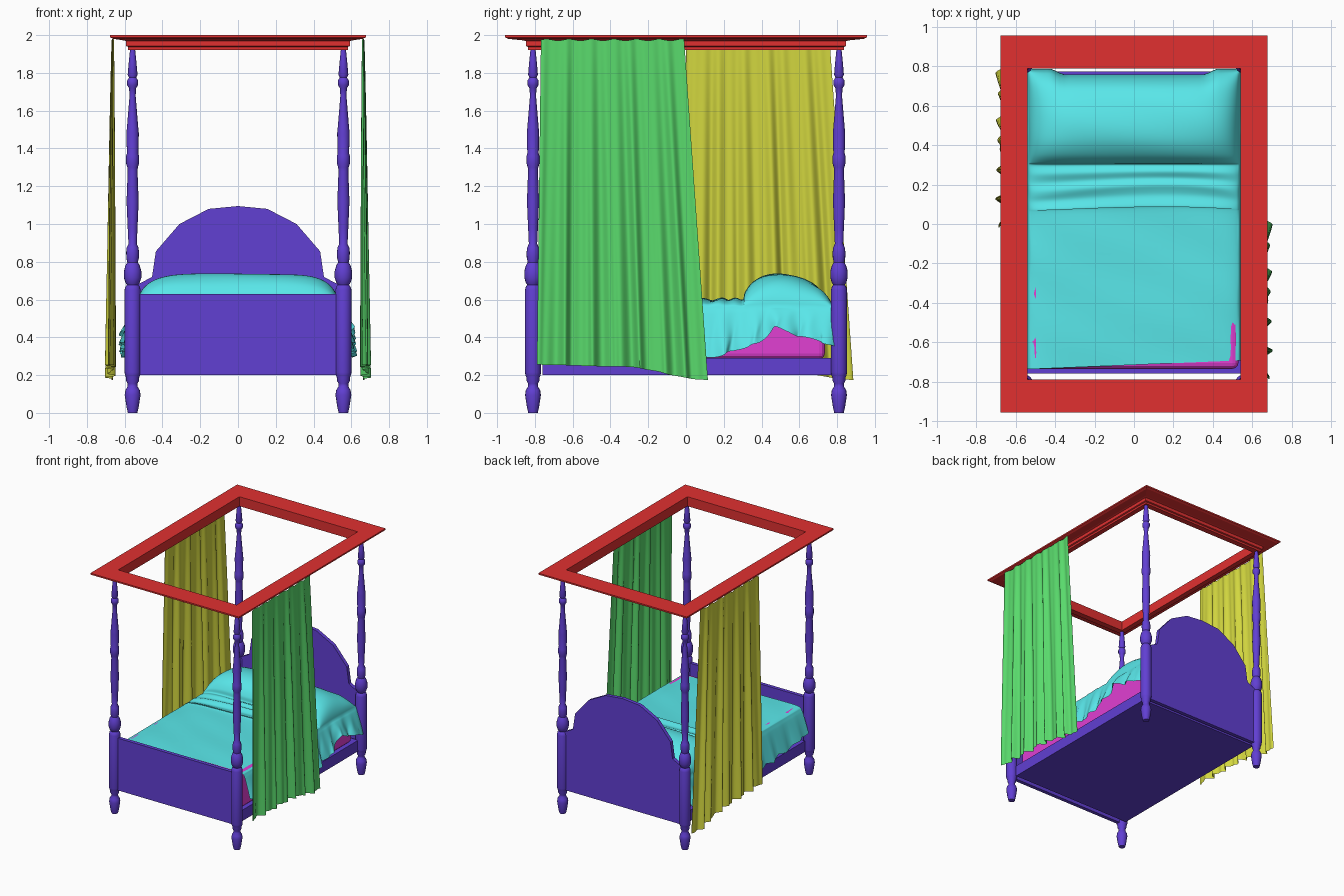
import bpy, math
from math import sin, cos, pi

if "Cube" in bpy.data.objects:
    bpy.data.objects.remove(bpy.data.objects["Cube"])

RED, BLUE, CYAN = (0.75, 0.03, 0.03, 1), (0.12, 0.05, 0.65, 1), (0.1, 0.8, 0.82, 1)
PINK, GREEN, YELLOW = (0.75, 0.05, 0.65, 1), (0.1, 0.7, 0.15, 1), (0.65, 0.68, 0.05, 1)


def make(name, verts, faces, color, smooth=None, bevel=0):
    me = bpy.data.meshes.new(name)
    me.from_pydata(verts, [], faces)
    me.validate()
    ob = bpy.data.objects.new(name, me)
    bpy.context.collection.objects.link(ob)
    mat = bpy.data.materials.new(name + "_colour")
    mat.diffuse_color = color
    mat.use_nodes = True
    mat.node_tree.nodes["Principled BSDF"].inputs["Base Color"].default_value = mat.diffuse_color
    me.materials.append(mat)
    if smooth:
        me.polygons.foreach_set("use_smooth", [True] * len(me.polygons))
        me.set_sharp_from_angle(angle=math.radians(smooth))
    if bevel:
        m = ob.modifiers.new("Bevel", "BEVEL")
        m.width, m.segments = bevel, 2
    return ob


def rings(name, loops, color, smooth=None, cap=False, wrap=False):
    # joins closed rings of equal size
    n, k = len(loops[0]), len(loops)
    faces = [(i * n + j, i * n + (j + 1) % n, (i + 1) % k * n + (j + 1) % n, (i + 1) % k * n + j)
             for i in range(k if wrap else k - 1) for j in range(n)]
    if cap:
        faces += [tuple(reversed(range(n))), tuple(range((k - 1) * n, k * n))]
    return make(name, [v for l in loops for v in l], faces, color, smooth)


def box(name, lo, hi, color, bevel=0):
    loops = [[(lo[0], lo[1], z), (hi[0], lo[1], z), (hi[0], hi[1], z), (lo[0], hi[1], z)]
             for z in (lo[2], hi[2])]
    ob = rings(name, loops, color, cap=True)
    if bevel:
        m = ob.modifiers.new("Bevel", "BEVEL")
        m.width, m.segments = bevel, 3
    return ob


def sheet(name, nu, nv, f, color):
    verts = [f(i / nu, j / nv) for i in range(nu + 1) for j in range(nv + 1)]
    w = nv + 1
    faces = [(i * w + j, (i + 1) * w + j, (i + 1) * w + j + 1, i * w + j + 1)
             for i in range(nu) for j in range(nv)]
    return make(name, verts, faces, color, 60)


def lin(pts, x):
    # piecewise interpolation with eased joints
    for (a, b), (c, d) in zip(pts, pts[1:]):
        if x <= c:
            t = max(0, (x - a) / (c - a))
            return b + (d - b) * t * t * (3 - 2 * t)
    return pts[-1][1]


# turned bed posts
POST = [(.025, 0), (.032, .03), (.042, .095), (.038, .12), (.026, .14), (.026, .155), (.034, .17),
        (.034, .185), (.04, .2), (.043, .215), (.043, .65), (.038, .668), (.03, .677), (.038, .69),
        (.046, .715), (.046, .75), (.038, .78), (.028, .797), (.033, .82), (.034, .85), (.031, .875),
        (.022, .895), (.026, .98), (.032, 1.12), (.026, 1.28), (.028, 1.3), (.034, 1.32), (.034, 1.36),
        (.03, 1.375), (.033, 1.48), (.03, 1.51), (.016, 1.68), (.019, 1.72), (.029, 1.735),
        (.029, 1.76), (.019, 1.775), (.026, 1.79), (.02, 1.86), (.013, 1.93)]
for sx, side in ((-1, "left"), (1, "right")):
    for sy, end in ((-1, "front"), (1, "back")):
        rings(f"{end}_{side}_post",
              [[(sx * .558 + r * cos(a * pi / 8), sy * .81 + r * sin(a * pi / 8), z) for a in range(16)]
               for r, z in POST], BLUE, 35, cap=True)

# footboard, bed base and mattress
box("footboard", (-.53, -.825, .2), (.53, -.795, .63), BLUE)
box("bed_base", (-.555, -.76, .2), (.555, .775, .29), BLUE)
box("mattress", (-.53, -.735, .285), (.53, .735, .575), PINK, .03)

# arched headboard
half = [(.53, .2), (.53, .68), (.455, .72), (.435, .855), (.31, 1.0), (.155, 1.08)]
outline = half + [(0, 1.095)] + [(-x, z) for x, z in reversed(half)]
rings("headboard", [[(x, y, z) for x, z in outline] for y in (.825, .795)], BLUE, cap=True)

# stepped cornice frame of the canopy
CORNICE = [(.54, .79, 2), (.677, .957, 2), (.677, .957, 1.988), (.66, .94, 1.98), (.605, .86, 1.972),
           (.592, .847, 1.968), (.592, .847, 1.942), (.582, .837, 1.938), (.582, .837, 1.922), (.54, .79, 1.922)]
rings("canopy_frame", [[(-x, -y, z), (x, -y, z), (x, y, z), (-x, y, z)] for x, y, z in CORNICE],
      RED, wrap=True)


# pleated curtains, the same drape mirrored and slid along the bed
def curtain(name, side, shift, color):
    def f(u, v):
        ya, yb = -.768 - .027 * v, -.01 + .12 * v
        zb = lin([(0, .255), (.5, .245), (1, .175)], u)
        top = 1.975 + .004 * sin(u * 40)
        amp = .006 + .024 * v ** .8
        fold = .6 * sin(u * 2 * pi * 7 + .8 * sin(u * 9)) + .4 * sin(u * 2 * pi * 11.5 + 1 + v)
        x = .663 + .012 * v + amp * fold
        y = ya + (yb - ya) * u + .006 * v * sin(u * 2 * pi * 7 + 1.5)
        return (side * x, y + shift, top + (zb - top) * v)
    sheet(name, 120, 30, f, color)


curtain("right_curtain", 1, 0, GREEN)
curtain("left_curtain", -1, .77, YELLOW)

# blanket draped over mattress and pillow: centre line (y, z) and side hem heights
LINE = [(-.715, .583), (-.3, .59), (.05, .59), (.08, .606), (.13, .594), (.18, .61), (.22, .598),
        (.26, .61), (.3, .6), (.312, .64), (.35, .69), (.41, .724), (.48, .735), (.56, .727),
        (.64, .702), (.7, .662), (.74, .59), (.757, .5), (.76, .4)]
HEM = [(-.72, .38), (-.4, .34), (.1, .295), (.25, .32), (.38, .375), (.48, .45), (.6, .41), (.72, .36)]


def blanket(u, v):
    k = u * (len(LINE) - 1)
    i = min(int(k), len(LINE) - 2)
    t = k - i
    p = [LINE[max(0, min(len(LINE) - 1, i + d))] for d in (-1, 0, 1, 2)]
    y, z = [.5 * (2 * b + (c - a) * t + (2 * a - 5 * b + 4 * c - d) * t * t + (3 * b - a - 3 * c + d) * t ** 3)
            for a, b, c, d in zip(*p)]
    s = 2 * v - 1
    a, sg = abs(s), (1 if s > 0 else -1)
    edge, hem = min(z, .56), lin(HEM, y)
    if a < .65:
        x = .535 * sin(a / .65 * pi / 2)
        zz = edge + (z - edge) * max(0, 1 - (x / .535) ** 6) ** .5
        wander = .02 * sin(5 * s + 1) * max(0, 1 - abs(y - .16) / .15)
    else:
        d = (a - .65) / .35
        x = .535 + .02 * d ** .5 + d * (.055 + .014 * sin(y * 38 + sg) + .008 * sin(y * 71))
        zz = edge + (hem + .008 * sin(y * 30) - edge) * d
        wander = .01 * sin(y * 50 + d * 5) * (1 if 0 < y < .7 else 0) * d
    back = max(0, min(1, (y - .62) / .12)) * max(0, min(1, (x - .36) / .06)) * .028
    foot = max(0, -y / .715) ** 3 * .022 * sg * min(1, x / .53)
    zz += .003 * sin(y * 17 + s * 4) * sin(s * 7 + y * 5) * (a < .6)
    return (sg * x, y + wander + back + foot, zz)


sheet("blanket", 144, 80, blanket, CYAN)
